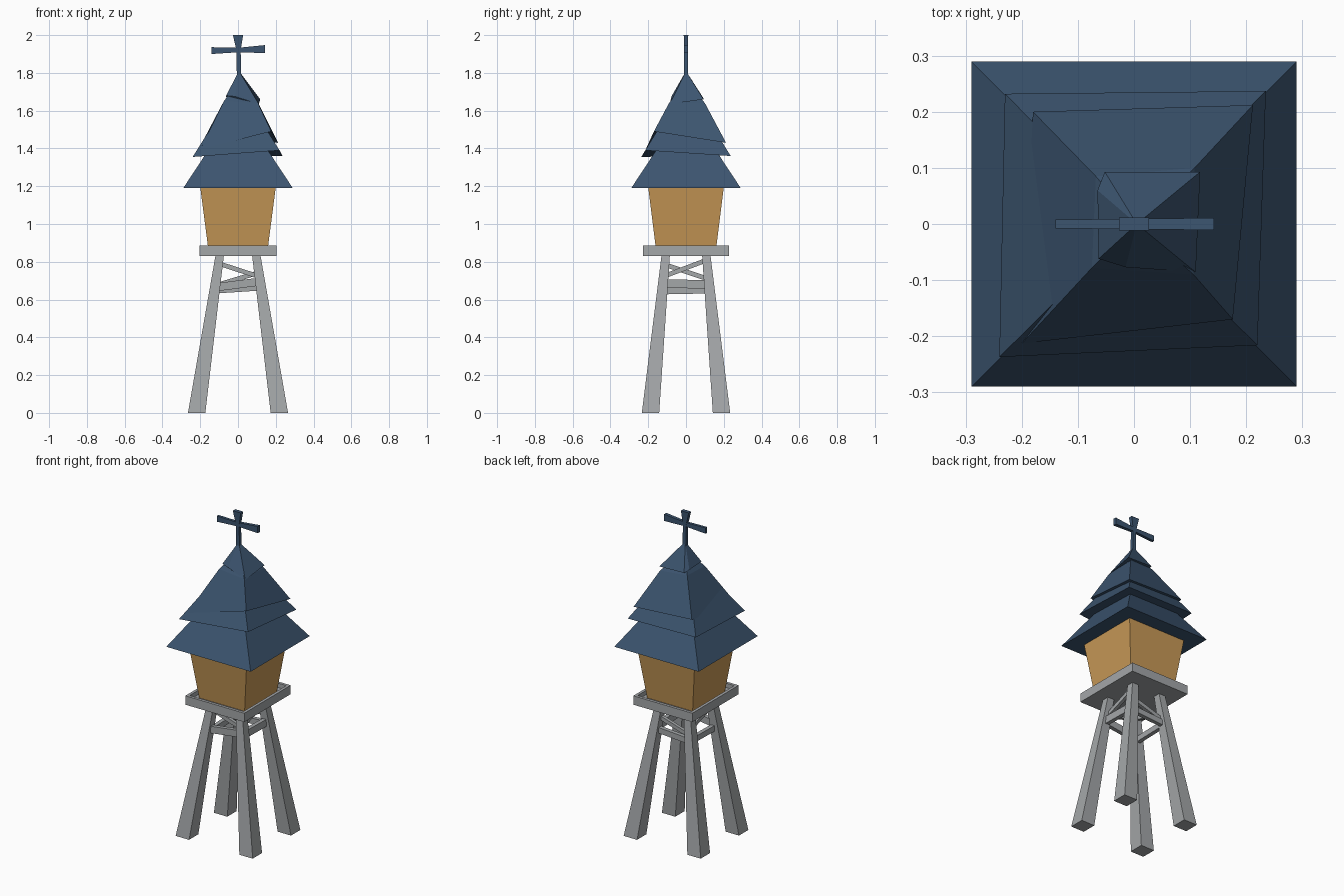
import bpy, bmesh
from mathutils import Vector

if "Cube" in bpy.data.objects:
    bpy.data.objects.remove(bpy.data.objects["Cube"])


def material(name, rgb):
    m = bpy.data.materials.new(name)
    m.diffuse_color = (*rgb, 1)
    m.use_nodes = True
    m.node_tree.nodes["Principled BSDF"].inputs["Base Color"].default_value = m.diffuse_color
    return m


BLUE = material("slate blue", (0.045, 0.090, 0.160))
TAN = material("warm wood", (0.58, 0.32, 0.095))
GREY = material("weathered grey", (0.37, 0.385, 0.395))


def loft(name, rings, mat, apex=None):
    """Skin a stack of equal rings; close both ends, or end in an apex."""
    bm = bmesh.new()
    rows = [[bm.verts.new(p) for p in r] for r in rings]
    n = len(rows[0])
    for a, b in zip(rows, rows[1:]):
        for i in range(n):
            j = (i + 1) % n
            bm.faces.new((a[i], a[j], b[j], b[i]))
    bm.faces.new(rows[0][::-1])
    if apex:
        tip = bm.verts.new(apex)
        for i in range(n):
            bm.faces.new((rows[-1][i], rows[-1][(i + 1) % n], tip))
    else:
        bm.faces.new(rows[-1])
    bmesh.ops.recalc_face_normals(bm, faces=bm.faces)
    me = bpy.data.meshes.new(name)
    bm.to_mesh(me)
    bm.free()
    me.materials.append(mat)
    ob = bpy.data.objects.new(name, me)
    bpy.context.collection.objects.link(ob)
    return ob


def rect(hx, hy, z, cx=0, cy=0):
    return [(cx - hx, cy - hy, z), (cx + hx, cy - hy, z),
            (cx + hx, cy + hy, z), (cx - hx, cy + hy, z)]


def beam(name, a, b, w, h, mat):
    """Rectangular bar between two points."""
    a, b = Vector(a), Vector(b)
    d = (b - a).normalized()
    side = d.cross(Vector((0, 0, 1))).normalized() * w / 2
    up = side.cross(d).normalized() * h / 2
    ring = [-side - up, side - up, side + up, -side + up]
    loft(name, [[p + o for o in ring] for p in (a, b)], mat)


# Splayed, tapering legs
for sx, xn in ((-1, "left"), (1, "right")):
    for sy, yn in ((-1, "front"), (1, "back")):
        loft(f"{yn}_{xn}_leg",
             [rect(0.046, 0.046, 0, sx * 0.219, sy * 0.188),
              rect(0.022, 0.022, 0.84, sx * 0.096, sy * 0.107)], GREY)

# Rails and diagonal braces between the legs
X, Y = 0.115, 0.122
beam("front_rail", (-X, -Y, 0.665), (X, -Y, 0.695), 0.025, 0.042, GREY)
beam("back_rail", (-X, Y, 0.65), (X, Y, 0.665), 0.025, 0.035, GREY)
beam("right_rail", (X, -Y, 0.685), (X, Y, 0.68), 0.025, 0.045, GREY)
beam("left_rail", (-X, -Y, 0.645), (-X, Y, 0.65), 0.025, 0.035, GREY)
X, Y = 0.1, 0.112
beam("front_brace", (-X, -Y, 0.79), (X, -Y, 0.725), 0.02, 0.024, GREY)
beam("back_brace", (-X, Y, 0.68), (X, Y, 0.74), 0.02, 0.024, GREY)
beam("right_brace", (X, -Y, 0.725), (X, Y, 0.81), 0.02, 0.024, GREY)
beam("left_brace", (-X, -Y, 0.785), (-X, Y, 0.71), 0.02, 0.024, GREY)

# Platform with a raised rim
loft("platform", [rect(0.203, 0.228, 0.83), rect(0.203, 0.228, 0.885),
                  rect(0.185, 0.21, 0.885), rect(0.185, 0.21, 0.858)], GREY)

# Flared cabin
loft("cabin", [rect(0.155, 0.157, 0.85), rect(0.2, 0.2, 1.195)], TAN)

# Four crooked roof tiers
loft("roof_eaves", [rect(0.29, 0.29, 1.19)], BLUE, (0, 0, 1.63))
loft("roof_second_tier", [[(-0.24, -0.237, 1.355), (0.22, -0.216, 1.39),
                           (0.235, 0.237, 1.36), (-0.23, 0.232, 1.365)]],
     BLUE, (0, 0, 1.74))
loft("roof_third_tier", [[(-0.2, -0.213, 1.395), (0.176, -0.17, 1.49),
                          (0.212, 0.212, 1.43), (-0.18, 0.2, 1.45)],
                         [(-0.075, -0.078, 1.65), (0.106, -0.09, 1.64),
                          (0.108, 0.1, 1.64), (-0.068, 0.085, 1.65)]],
     BLUE, (0.005, 0, 1.76))
loft("roof_cap", [[(-0.063, -0.062, 1.68), (-0.015, -0.077, 1.675),
                   (0.11, -0.086, 1.635), (0.118, 0.093, 1.66),
                   (-0.052, 0.093, 1.665), (-0.065, 0.06, 1.675)]],
     BLUE, (0.005, 0, 1.81))

# Cross on the peak, with flared ends
loft("cross_post", [rect(0.012, 0.01, 1.76, 0.006), rect(0.011, 0.01, 1.92, 0.003),
                    rect(0.027, 0.012, 2.0)], BLUE)
arm = [(-0.14, 1.918, 0.018, 0.008), (0.0, 1.921, 0.012, 0.009),
       (0.143, 1.926, 0.021, 0.011)]
loft("cross_arm", [[(x, -d, z - h), (x, d, z - h), (x, d, z + h), (x, -d, z + h)]
                   for x, z, h, d in arm], BLUE)
